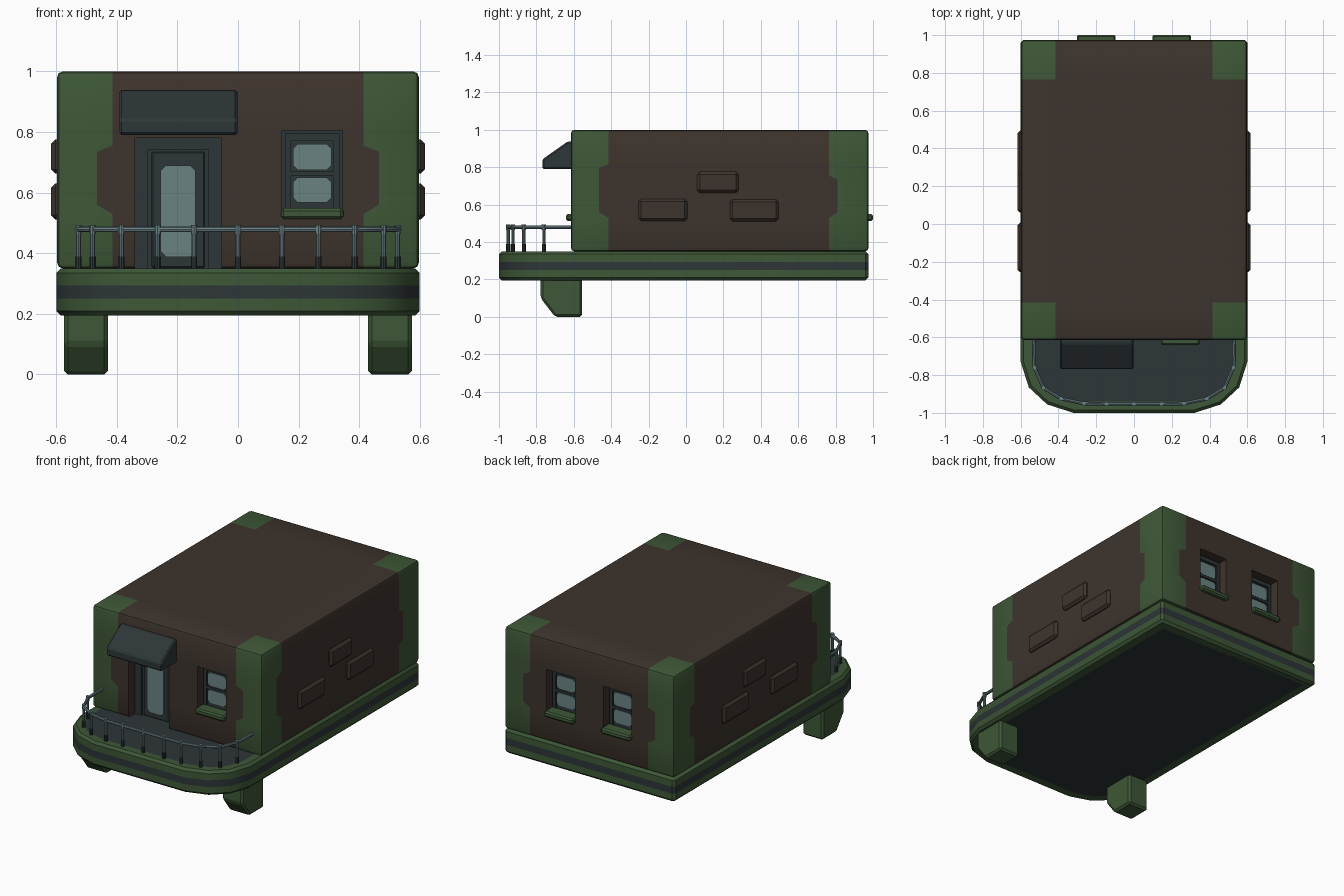
import bpy, bmesh, math
from mathutils import Vector

if "Cube" in bpy.data.objects:
    bpy.data.objects.remove(bpy.data.objects["Cube"])


def material(name, rgb):
    m = bpy.data.materials.new(name)
    m.diffuse_color = (*rgb, 1)
    m.use_nodes = True
    m.node_tree.nodes["Principled BSDF"].inputs["Base Color"].default_value = m.diffuse_color
    return m


GREEN = material("green", (0.048, 0.096, 0.038))
BROWN = material("brown", (0.048, 0.034, 0.026))
DARK = material("dark slate", (0.027, 0.037, 0.040))
GLASS = material("glass", (0.145, 0.225, 0.225))
METAL = material("rail metal", (0.14, 0.215, 0.235))


def finish(name, bm, mats):
    bmesh.ops.recalc_face_normals(bm, faces=bm.faces)
    me = bpy.data.meshes.new(name)
    bm.to_mesh(me)
    bm.free()
    for m in mats:
        me.materials.append(m)
    ob = bpy.data.objects.new(name, me)
    bpy.context.collection.objects.link(ob)
    return ob


def smooth(ob):
    bpy.ops.object.select_all(action='DESELECT')
    ob.select_set(True)
    bpy.context.view_layer.objects.active = ob
    bpy.ops.object.shade_smooth_by_angle(angle=math.radians(35))


def prism(name, pts, a, b, mat, axis='y', bevel=0.0):
    """Extrude a 2D outline from a to b along the axis."""
    bm = bmesh.new()
    place = (lambda p, t: (t, p[0], p[1])) if axis == 'x' else (lambda p, t: (p[0], t, p[1]))
    f = bm.faces.new([bm.verts.new(place(p, a)) for p in pts])
    ext = bmesh.ops.extrude_face_region(bm, geom=[f])
    d = Vector(place((0, 0), b - a))
    for v in ext["geom"]:
        if isinstance(v, bmesh.types.BMVert):
            v.co += d
    bmesh.ops.recalc_face_normals(bm, faces=bm.faces)
    if bevel:
        bmesh.ops.bevel(bm, geom=bm.edges[:], offset=bevel, segments=1, affect='EDGES')
    return finish(name, bm, [mat])


def rect(u0, u1, v0, v1, c=0.0):
    """Rectangle outline, optionally with cut corners."""
    if not c:
        return [(u0, v0), (u1, v0), (u1, v1), (u0, v1)]
    return [(u0 + c, v0), (u1 - c, v0), (u1, v0 + c), (u1, v1 - c),
            (u1 - c, v1), (u0 + c, v1), (u0, v1 - c), (u0, v0 + c)]


FRONT, BACK = -0.615, 0.975

# Base slab: rings of one outline, inset at the top and bottom edges
half = [(0.32, -1.0), (0.46, -0.955), (0.557, -0.865), (0.6, -0.73), (0.6, 0.96), (0.585, 0.975)]
outline = [Vector(p) for p in half + [(-x, y) for x, y in reversed(half)]]


def inset(d):
    res, n = [], len(outline)
    for i, p in enumerate(outline):
        e1 = (p - outline[i - 1]).normalized()
        e2 = (outline[(i + 1) % n] - p).normalized()
        n1, n2 = Vector((-e1.y, e1.x)), Vector((-e2.y, e2.x))
        res.append(p + (n1 + n2) * d / (1 + n1.dot(n2)))
    return res


bm = bmesh.new()
rings = []
for d, z in [(0.065, 0.195), (0.015, 0.195), (0, 0.21), (0, 0.25), (0, 0.294),
             (0, 0.335), (0.015, 0.35), (0.06, 0.35)]:
    rings.append([bm.verts.new((p.x, p.y, z)) for p in inset(d)])
for k in range(len(rings) - 1):
    for i in range(len(outline)):
        j = (i + 1) % len(outline)
        f = bm.faces.new((rings[k][i], rings[k][j], rings[k + 1][j], rings[k + 1][i]))
        f.material_index = 1 if k == 3 else 0
for ring in (rings[0], rings[-1]):
    bm.faces.new(ring).material_index = 1
smooth(finish("base_slab", bm, [GREEN, DARK]))

# Main body: bevelled box, sliced so the corner columns can be green
bm = bmesh.new()
bmesh.ops.create_cube(bm, size=1)
for v in bm.verts:
    v.co = (v.co.x * 1.194, (FRONT + BACK) / 2 + v.co.y * (BACK - FRONT), 0.675 + v.co.z * 0.65)
bmesh.ops.bevel(bm, geom=bm.edges[:], offset=0.018, segments=2, profile=0.5, affect='EDGES')
XC, YF, YB = 0.415, -0.415, 0.765
cuts = [((x, 0, 0), (1, 0, 0)) for x in (-XC, XC)] + [((0, y, 0), (0, 1, 0)) for y in (YF, YB)]
cuts += [((0, 0, z), (0, 0, 1)) for z in (0.53, 0.56, 0.735, 0.755, 0.795, 0.815)]
for co, no in cuts:
    bmesh.ops.bisect_plane(bm, geom=bm.verts[:] + bm.edges[:] + bm.faces[:], plane_co=co, plane_no=no)
for f in bm.faces:
    c = f.calc_center_median()
    f.material_index = int(abs(c.x) > XC and (c.y < YF or c.y > YB))
for v in bm.verts:  # narrow the green in the middle of each corner
    x, y, z = v.co
    if 0.55 < z < 0.8:
        if abs(abs(x) - XC) < 1e-4 and z < 0.74:
            v.co.x = math.copysign(0.465, x)
        if abs(y - YF) < 1e-4:
            v.co.y = -0.465
        if abs(y - YB) < 1e-4 and z < 0.74:
            v.co.y = 0.81
body = finish("body", bm, [BROWN, GREEN])

# Recesses for the door and windows
windows = [("front", 0.245, FRONT, -1), ("back_left", -0.2, BACK, 1), ("back_right", 0.2, BACK, 1)]
cutters = [prism("door_cutter", rect(-0.34, -0.055, 0.3, 0.78), FRONT - 0.1, FRONT + 0.1, BROWN)]
for n, cx, y0, out in windows:
    cutters.append(prism(n + "_cutter", rect(cx - 0.1, cx + 0.1, 0.52, 0.805),
                         y0 + out * 0.1, y0 - out * 0.07, BROWN))
bpy.context.view_layer.objects.active = body
for c in cutters:
    c.hide_render = True
    m = body.modifiers.new("cut", 'BOOLEAN')
    m.operation, m.object, m.solver = 'DIFFERENCE', c, 'EXACT'
    bpy.ops.object.modifier_apply(modifier=m.name)
for c in cutters:
    bpy.data.objects.remove(c)
smooth(body)

# Windows: dark backing, frame bars, two panes and a green sill
for n, cx, y0, out in windows:
    def at(d):
        return y0 - out * d
    prism(n + "_window_panel", rect(cx - 0.1, cx + 0.1, 0.52, 0.805), at(0.06), at(0.075), DARK)
    for i, r in enumerate([(-0.09, -0.07, 0.53, 0.795), (0.07, 0.09, 0.53, 0.795),
                           (-0.07, 0.07, 0.77, 0.795), (-0.07, 0.07, 0.655, 0.67)]):
        prism(f"{n}_window_bar_{i}", rect(cx + r[0], cx + r[1], r[2], r[3]), at(0.048), at(0.065), DARK)
    for i, (z0, z1) in enumerate([(0.567, 0.65), (0.675, 0.76)]):
        prism(f"{n}_window_pane_{i}", rect(cx - 0.063, cx + 0.063, z0, z1, 0.015), at(0.054), at(0.062), GLASS)
    prism(n + "_window_sill", rect(cx - 0.103, cx + 0.103, 0.513, 0.549), at(-0.026), at(0.06), GREEN, bevel=0.009)

# Door: outer frame, inner leaf border and glass
DX = -0.1975
for i, r in enumerate([(-0.34, -0.298, 0.35, 0.78), (-0.097, -0.055, 0.35, 0.78), (-0.298, -0.097, 0.742, 0.78)]):
    prism(f"door_frame_{i}", rect(*r), FRONT + 0.065, FRONT + 0.11, DARK)
prism("door_leaf", rect(-0.298, -0.097, 0.35, 0.742), FRONT + 0.08, FRONT + 0.11, DARK)
prism("door_inner_panel", rect(-0.285, -0.11, 0.352, 0.735), FRONT + 0.073, FRONT + 0.1, DARK, bevel=0.004)
prism("door_glass", rect(DX - 0.058, DX + 0.058, 0.388, 0.69, 0.018), FRONT + 0.067, FRONT + 0.074, GLASS)

# Awning over the door
prism("awning", [(-0.6, 0.79), (-0.768, 0.79), (-0.768, 0.842), (-0.632, 0.938), (-0.6, 0.938)],
      -0.392, -0.002, DARK, axis='x', bevel=0.008)

# Raised bricks and front legs, both sides
for side, s in (("right", 1), ("left", -1)):
    for i, r in enumerate([(0.06, 0.28, 0.663, 0.776), (-0.255, 0.007, 0.513, 0.63), (0.235, 0.495, 0.511, 0.628)]):
        prism(f"{side}_brick_{i}", rect(*r), s * 0.57, s * 0.617, BROWN, axis='x', bevel=0.014)
    prism(f"{side}_front_leg", [(-0.777, 0.21), (-0.777, 0.1), (-0.7, 0.0), (-0.555, 0.0), (-0.555, 0.21)],
          s * 0.43, s * 0.574, GREEN, axis='x', bevel=0.012)

# Railing: one bent pipe, posts with dark sleeves and top collars
quarter = [(0.145, -0.952), (0.265, -0.95), (0.385, -0.925), (0.48, -0.867), (0.527, -0.76)]
posts = [(-x, y) for x, y in reversed(quarter)] + [(0, -0.952)] + quarter
path = [(-0.53, -0.6)] + posts + [(0.53, -0.6)]
cu = bpy.data.curves.new("rail", 'CURVE')
cu.dimensions, cu.bevel_depth, cu.bevel_resolution, cu.use_fill_caps = '3D', 0.0095, 2, True
sp = cu.splines.new('POLY')
sp.points.add(len(path) - 1)
for p, (x, y) in zip(sp.points, path):
    p.co = (x, y, 0.479, 1)
cu.materials.append(METAL)
rail = bpy.data.objects.new("top_rail", cu)
bpy.context.collection.objects.link(rail)
bpy.ops.object.select_all(action='DESELECT')
rail.select_set(True)
bpy.context.view_layer.objects.active = rail
bpy.ops.object.convert(target='MESH')
smooth(rail)


def tube(name, x, y, z0, z1, r, mat):
    bpy.ops.mesh.primitive_cylinder_add(vertices=10, radius=r, depth=z1 - z0, location=(x, y, (z0 + z1) / 2))
    ob = bpy.context.object
    ob.name = name
    ob.data.materials.append(mat)
    smooth(ob)


for i, (x, y) in enumerate(posts):
    tube(f"rail_post_{i}", x, y, 0.35, 0.475, 0.0085, METAL)
    tube(f"post_sleeve_{i}", x, y, 0.345, 0.39, 0.011, DARK)
    tube(f"post_collar_{i}", x, y, 0.464, 0.493, 0.0115, METAL)
